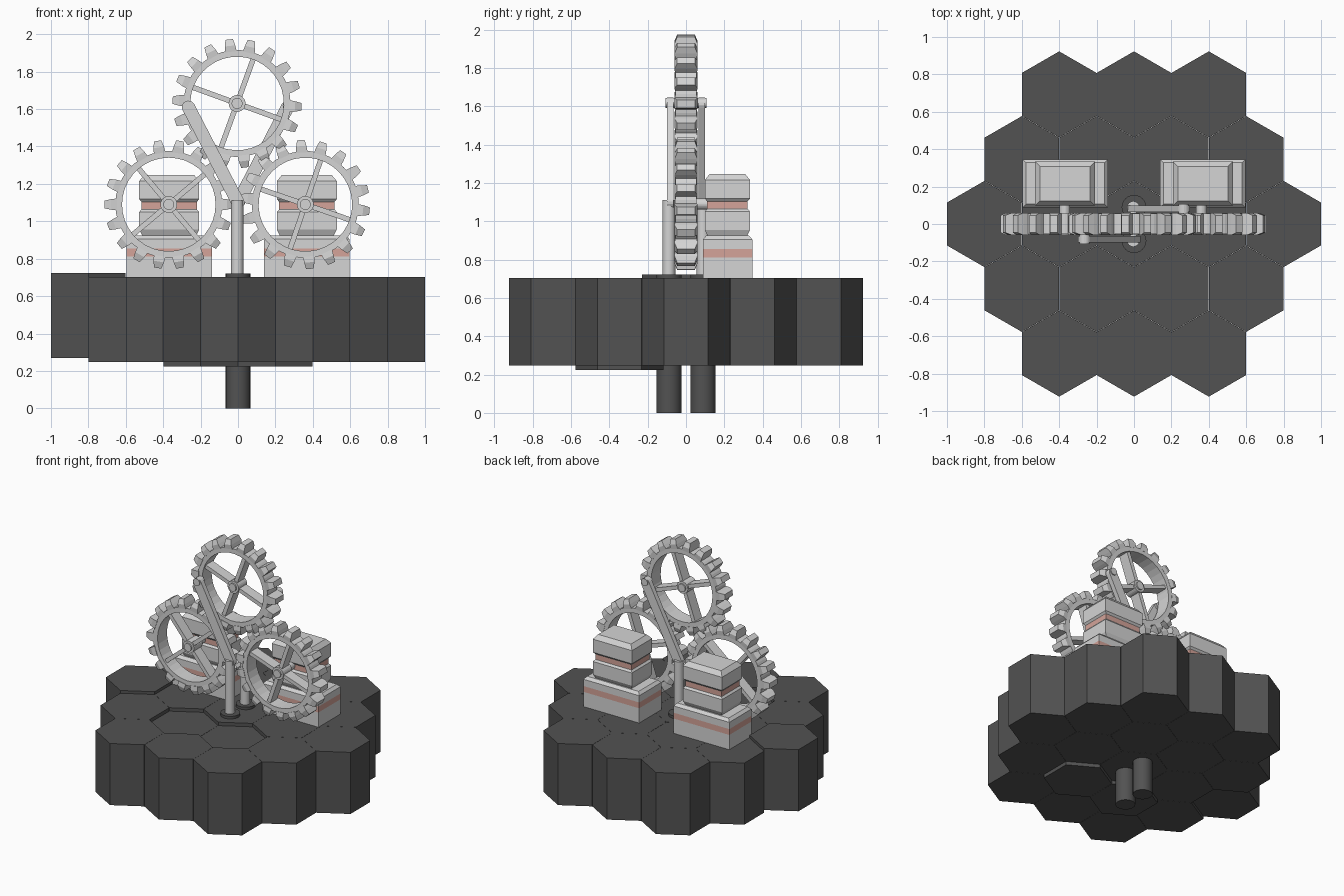
import bpy, bmesh, math
from mathutils import Vector, Matrix

if "Cube" in bpy.data.objects:
    bpy.data.objects.remove(bpy.data.objects["Cube"])


def material(name, col):
    m = bpy.data.materials.new(name)
    m.diffuse_color = (*col, 1)
    m.use_nodes = True
    m.node_tree.nodes["Principled BSDF"].inputs["Base Color"].default_value = m.diffuse_color
    return m


DARK = material("dark_grey", (0.085, 0.085, 0.085))
LIGHT = material("light_grey", (0.66, 0.66, 0.66))
PINK = material("dusty_pink", (0.66, 0.37, 0.32))


def finish(bm, name, *mats, smooth=False):
    bmesh.ops.recalc_face_normals(bm, faces=bm.faces)
    me = bpy.data.meshes.new(name)
    bm.to_mesh(me)
    bm.free()
    ob = bpy.data.objects.new(name, me)
    bpy.context.collection.objects.link(ob)
    for m in mats:
        me.materials.append(m)
    if smooth:
        bpy.context.view_layer.objects.active = ob
        ob.select_set(True)
        bpy.ops.object.shade_smooth_by_angle(angle=math.radians(35))
        ob.select_set(False)
    return ob


def add_rod(bm, a, b, r, n=24, spin=0):
    a, b = Vector(a), Vector(b)
    q = (b - a).to_track_quat('Z', 'Y').to_matrix().to_4x4()
    mat = Matrix.Translation((a + b) / 2) @ q @ Matrix.Rotation(spin, 4, 'Z')
    bmesh.ops.create_cone(bm, cap_ends=True, segments=n, radius1=r, radius2=r,
                          depth=(b - a).length, matrix=mat)


def rod(name, a, b, r, mat, n=24):
    bm = bmesh.new()
    add_rod(bm, a, b, r, n)
    return finish(bm, name, mat, smooth=True)


def loft(bm, loops, closed=False):
    """Skin equal-length vertex loops; cap the ends unless closed."""
    vs = [[bm.verts.new(p) for p in lp] for lp in loops]
    n = len(vs[0])
    pairs = list(zip(vs, vs[1:])) + ([(vs[-1], vs[0])] if closed else [])
    for u, v in pairs:
        for i in range(n):
            bm.faces.new((u[i], u[(i + 1) % n], v[(i + 1) % n], v[i]))
    if not closed:
        bm.faces.new(vs[0])
        bm.faces.new(vs[-1])


# Hexagonal base tiles, some raised or lowered
offsets = {(2, 0): 0.02, (1, 1): -0.025, (1, 2): -0.025}
for row in range(-2, 3):
    count = 5 - abs(row)
    for i in range(count):
        x, y, dz = (i - (count - 1) / 2) * 0.4, row * 0.3464, 0
        if row == 0 and i == 0:
            dz = 0.02
        if row == -1 and i in (1, 2):
            dz = -0.025
        bm = bmesh.new()
        add_loops = [[(x + 0.2302 * math.sin(k * math.pi / 3),
                       y + 0.2302 * math.cos(k * math.pi / 3), z + dz)
                      for k in range(6)] for z in (0.248, 0.703)]
        loft(bm, add_loops)
        finish(bm, "hex_tile", DARK)

# Gears: rim, tapered teeth, four spokes, hub
TEETH = 18


def gear(name, cx, cz, phase, spoke_angle, axle_end):
    bm = bmesh.new()

    def pt(r, side, y, a):   # radial distance, sideways offset, depth, angle
        return (cx + r * math.cos(a) - side * math.sin(a), y,
                cz + r * math.sin(a) + side * math.cos(a))

    section = [(0.25, -0.054), (0.286, -0.054), (0.286, 0.056), (0.25, 0.056)]
    loft(bm, [[pt(r, 0, y, phase + k * math.pi / TEETH) for r, y in section]
              for k in range(2 * TEETH)], closed=True)
    for k in range(TEETH):
        a = phase + k * 2 * math.pi / TEETH
        loft(bm, [[pt(r, sx * w, sy * d, a) for sx, sy in
                   ((-1, -1), (1, -1), (1, 1), (-1, 1))]
                  for r, w, d in ((0.278, 0.032, 0.057), (0.31, 0.028, 0.06),
                                  (0.345, 0.02, 0.046))])
    for k in range(4):
        a = spoke_angle + k * math.pi / 2
        loft(bm, [[pt(r, sx * 0.014, sy * 0.04, a) for sx, sy in
                   ((-1, -1), (1, -1), (1, 1), (-1, 1))] for r in (0.02, 0.255)])
    add_rod(bm, (cx, -0.05, cz), (cx, 0.05, cz), 0.045)
    add_rod(bm, (cx, -0.06, cz), (cx, axle_end, cz), 0.029)
    finish(bm, name, LIGHT)


R = math.radians
gear("left_gear", -0.37, 1.09, R(80), R(40), 0.12)
gear("right_gear", 0.36, 1.09, R(74), R(71), 0.12)
gear("top_gear", -0.005, 1.63, R(77), R(70), 0.06)


# Motors: stacked chamfered blocks with pink bands
def rect(x, y, hx, hy, z):
    return [(x - hx, y - hy, z), (x + hx, y - hy, z),
            (x + hx, y + hy, z), (x - hx, y + hy, z)]


def block(name, x, y, hx, hy, rings, band):
    """rings are (z, inset); faces inside the band heights turn pink."""
    bm = bmesh.new()
    loft(bm, [rect(x, y, hx - c, hy - c, z) for z, c in rings])
    for f in bm.faces:
        z = f.calc_center_median().z
        f.material_index = int(band[0] < z < band[1])
    finish(bm, name, LIGHT, PINK)


for side, sx in (("left", -0.368), ("right", 0.368)):
    block(side + "_motor_base", sx, 0.217, 0.228, 0.129,
          [(0.7, 0), (0.812, 0), (0.855, 0), (0.905, 0), (0.925, 0.018)],
          (0.813, 0.854))
    block(side + "_motor_body", sx, 0.216, 0.16, 0.118,
          [(0.915, 0.02), (0.955, 0), (1.05, 0), (1.064, 0.012), (1.066, 0.012),
           (1.102, 0.012), (1.104, 0.012), (1.118, 0), (1.215, 0), (1.247, 0.026)],
          (1.066, 1.102))

# Twin shafts, posts and slanted crank arms (front leans left, back leans right)
for name, s in (("front", -1), ("back", 1)):
    y = 0.089 * s
    rod(name + "_lower_shaft", (0, y, 0), (0, y, 0.722), 0.066, DARK)
    rod(name + "_post", (-0.004, y, 0.7), (-0.004, y, 1.11), 0.033, LIGHT)
    a, b, w = Vector((0, 0, 1.1)), Vector((0.265 * s, 0, 1.61)), 0.035
    t = math.atan2(b.z - a.z, b.x - a.x)
    outline = []
    for c, start in ((b, t - math.pi / 2), (a, t + math.pi / 2)):
        for k in range(9):   # rounded ends
            q = start + k * math.pi / 8
            outline.append((c.x + w * math.cos(q), c.z + w * math.sin(q)))
    bm = bmesh.new()
    loft(bm, [[(px, yy * s, pz) for px, pz in outline] for yy in (0.065, 0.1)])
    finish(bm, name + "_crank_arm", LIGHT)
    rod(name + "_crank_pin", (b.x, 0.05 * s, b.z + 0.008),
        (b.x, 0.108 * s, b.z + 0.008), 0.026, LIGHT)
